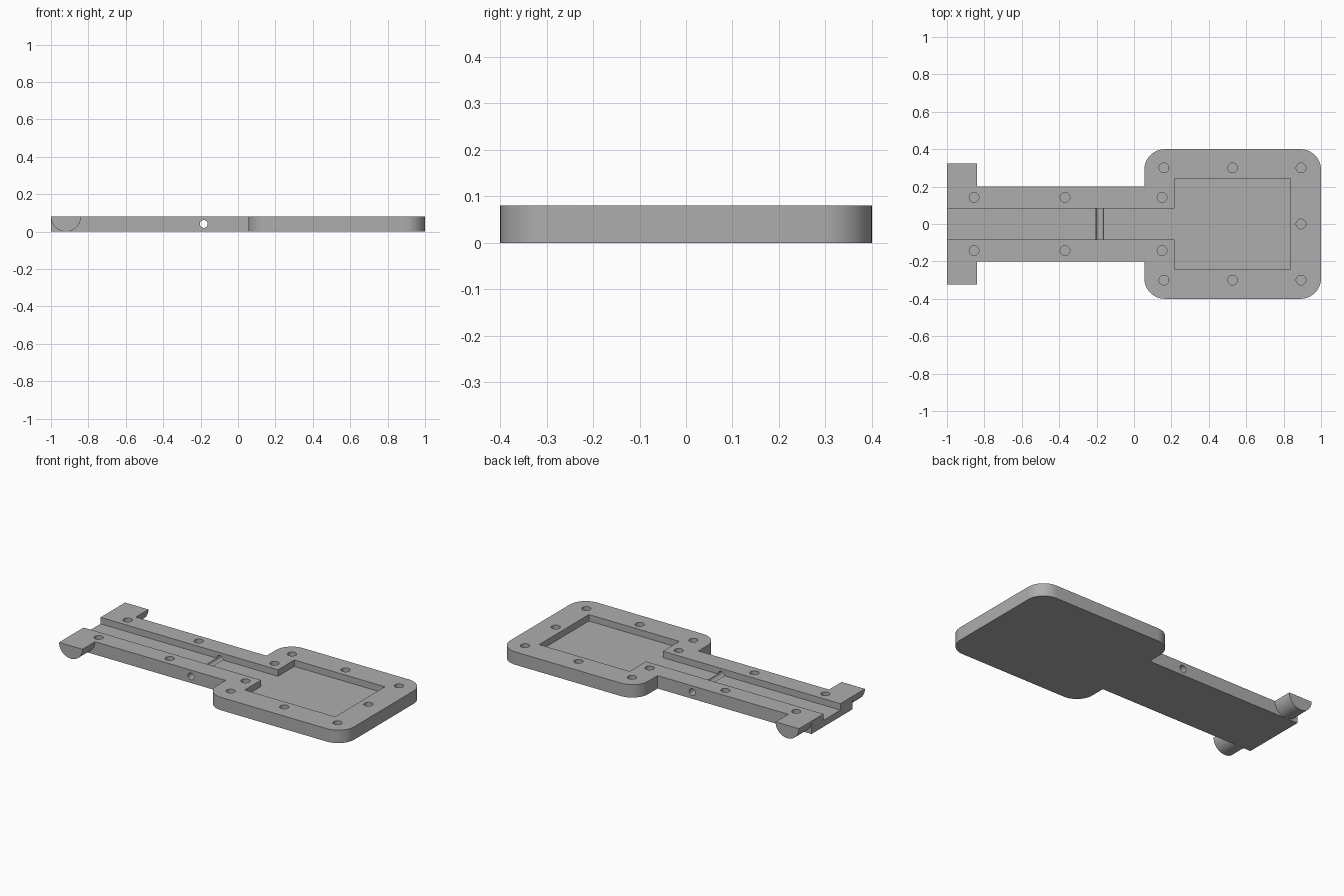
import bpy
import bmesh
from math import pi, sin, cos, radians
from mathutils import Matrix, Vector

if "Cube" in bpy.data.objects:
    bpy.data.objects.remove(bpy.data.objects["Cube"], do_unlink=True)

HEIGHT = 0.08
FLOOR = 0.04
ABOVE = HEIGHT + 0.05

grey = bpy.data.materials.new("plain grey")
grey.use_nodes = True
color = (0.42, 0.42, 0.42, 1)
grey.diffuse_color = color
grey.node_tree.nodes["Principled BSDF"].inputs["Base Color"].default_value = color


def finish(name, bm):
    """Turn a bmesh into a named grey object."""
    bmesh.ops.recalc_face_normals(bm, faces=bm.faces)
    mesh = bpy.data.meshes.new(name)
    bm.to_mesh(mesh)
    bm.free()
    mesh.materials.append(grey)
    obj = bpy.data.objects.new(name, mesh)
    bpy.context.collection.objects.link(obj)
    return obj


def extrude(name, points, offset):
    """Extrude a closed profile of 3D points along an offset."""
    bm = bmesh.new()
    face = bm.faces.new([bm.verts.new(p) for p in points])
    moved = bmesh.ops.extrude_face_region(bm, geom=[face])["geom"]
    verts = [g for g in moved if isinstance(g, bmesh.types.BMVert)]
    bmesh.ops.translate(bm, verts=verts, vec=offset)
    return finish(name, bm)


def arc(cx, cy, r, start, end, steps):
    """Points on an arc, angles in degrees."""
    angles = [radians(start + (end - start) * i / steps) for i in range(steps + 1)]
    return [(cx + r * cos(a), cy + r * sin(a)) for a in angles]


def mirrored(half):
    """Complete an upper half outline with its reflection in y."""
    return half + [(x, -y) for x, y in reversed(half)]


def add_cylinder(bm, radius, depth, matrix):
    bmesh.ops.create_cone(bm, cap_ends=True, segments=32, radius1=radius,
                          radius2=radius, depth=depth, matrix=matrix)


def smooth(obj):
    bpy.ops.object.select_all(action="DESELECT")
    obj.select_set(True)
    bpy.context.view_layer.objects.active = obj
    bpy.ops.object.shade_smooth_by_angle(angle=radians(30))


# Body: narrow arm running into a rounded plate
R = 0.11
outline = mirrored([(-1, 0.2), (0.055, 0.2)]
                   + arc(0.055 + R, 0.4 - R, R, 180, 90, 12)
                   + arc(1 - R, 0.4 - R, R, 90, 0, 12))
body = extrude("handle_half", [(x, y, 0) for x, y in outline], (0, 0, HEIGHT))

# Recess: channel along the arm opening into a square pocket
recess = mirrored([(-1.1, 0.083), (0.216, 0.083), (0.216, 0.243), (0.836, 0.243)])
recess_cutter = extrude("recess_cutter", [(x, y, FLOOR) for x, y in recess],
                        (0, 0, ABOVE - FLOOR))

# Blind screw holes
holes = [(0.893, 0)]
for side in (-1, 1):
    holes += [(x, side * 0.3) for x in (0.16, 0.527, 0.893)]
    holes += [(x, side * 0.142) for x in (-0.855, -0.369, 0.15)]
bm = bmesh.new()
for x, y in holes:
    add_cylinder(bm, 0.026, ABOVE - FLOOR,
                 Matrix.Translation((x, y, (ABOVE + FLOOR) / 2)))
hole_cutter = finish("screw_hole_cutter", bm)

# Cross pin hole through the arm, leaving a groove in the channel floor
bm = bmesh.new()
add_cylinder(bm, 0.021, 0.6, Matrix.Translation((-0.183, 0, 0.041))
             @ Matrix.Rotation(pi / 2, 4, "X") @ Matrix.Rotation(pi / 32, 4, "Z"))
pin_cutter = finish("pin_hole_cutter", bm)

bpy.context.view_layer.objects.active = body
for cutter in (recess_cutter, hole_cutter, pin_cutter):
    cutter.hide_render = True
    mod = body.modifiers.new(cutter.name, "BOOLEAN")
    mod.operation = "DIFFERENCE"
    mod.solver = "EXACT"
    mod.object = cutter
    bpy.ops.object.modifier_apply(modifier=mod.name)
    bpy.data.objects.remove(cutter, do_unlink=True)
smooth(body)

# Half-round trunnions on both sides of the arm end
for side, name in ((1, "back_trunnion"), (-1, "front_trunnion")):
    half_round = arc(-0.92, HEIGHT, 0.08, 180, 360, 32)
    trunnion = extrude(name, [(x, side * 0.2, z) for x, z in half_round],
                       Vector((0, side * 0.123, 0)))
    smooth(trunnion)
